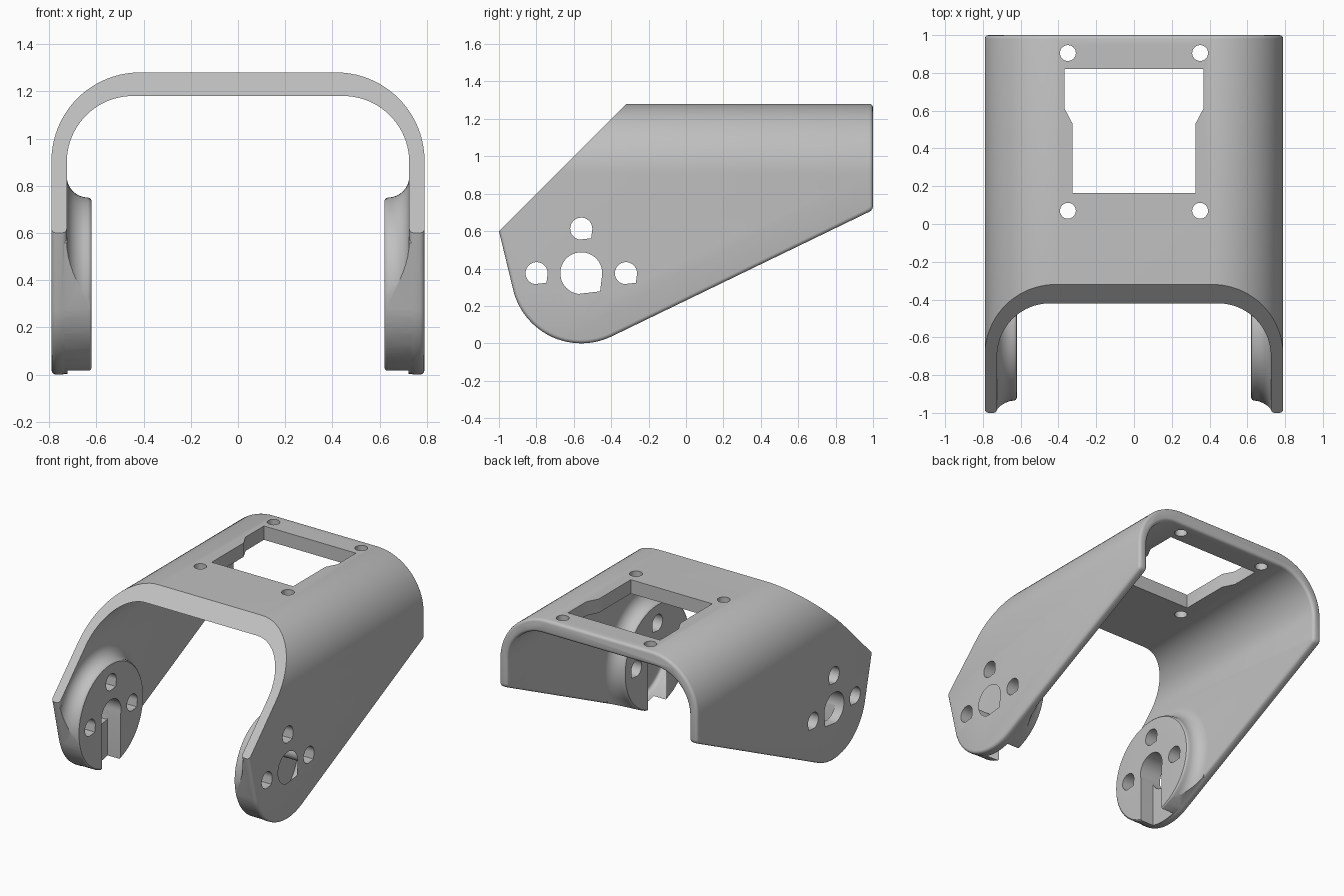
import bpy, bmesh
from math import sin, cos, radians

if "Cube" in bpy.data.objects:
    bpy.data.objects.remove(bpy.data.objects["Cube"], do_unlink=True)

grey = bpy.data.materials.new("plain grey")
grey.use_nodes = True
colour = (0.53, 0.53, 0.53, 1)
grey.diffuse_color = colour
grey.node_tree.nodes["Principled BSDF"].inputs["Base Color"].default_value = colour

HUB_Y, HUB_Z, HUB_R = -0.56, 0.375, 0.375


def arc(cx, cy, r, start, end, steps):
    angles = [radians(start + (end - start) * i / steps) for i in range(steps + 1)]
    return [(cx + r * cos(a), cy + r * sin(a)) for a in angles]


def add_object(name, bm):
    bmesh.ops.recalc_face_normals(bm, faces=bm.faces)
    mesh = bpy.data.meshes.new(name)
    bm.to_mesh(mesh)
    bm.free()
    mesh.materials.append(grey)
    obj = bpy.data.objects.new(name, mesh)
    bpy.context.scene.collection.objects.link(obj)
    return obj


def prism(name, points, axis, low, high):
    """Extrude a flat outline along the named axis."""
    place = {"x": lambda p, d: (d, p[0], p[1]),
             "y": lambda p, d: (p[0], d, p[1]),
             "z": lambda p, d: (p[0], p[1], d)}[axis]
    bm = bmesh.new()
    ends = [[bm.verts.new(place(p, d)) for p in points] for d in (low, high)]
    bm.faces.new(ends[0])
    bm.faces.new(ends[1])
    n = len(points)
    for i in range(n):
        j = (i + 1) % n
        bm.faces.new((ends[0][i], ends[0][j], ends[1][j], ends[1][i]))
    return add_object(name, bm)


def boolean(obj, tool, operation):
    """Apply a boolean and throw the tool away."""
    mod = obj.modifiers.new("boolean", "BOOLEAN")
    mod.operation = operation
    mod.solver = "EXACT"
    mod.object = tool
    graph = bpy.context.evaluated_depsgraph_get()
    graph.update()
    mesh = bpy.data.meshes.new_from_object(obj.evaluated_get(graph))
    obj.modifiers.clear()
    obj.data = mesh
    bpy.data.objects.remove(tool, do_unlink=True)


def side_prism(scale=1.0):
    """Side outline of the bracket, swept across its width."""
    pts = [(-1, 0.6)]
    pts += arc(HUB_Y, HUB_Z, HUB_R, 196, 296, 24)
    pts += arc(0.965, 0.735, 0.035, -64, 0, 5)
    pts += [(1, 1.4), (-0.2, 1.4)]
    pts = [(HUB_Y + (y - HUB_Y) * scale, HUB_Z + (z - HUB_Z) * scale) for y, z in pts]
    return prism("side_outline", pts, "x", -1, 1)


def hub(side):
    """Round boss with a hollow fillet where it meets the wall."""
    profile = [(0.76, 0.465)] + arc(0.635, 0.465, 0.09, 0, -90, 8)
    profile += [(0.627, 0.372), (0.621, 0.365), (0.62, 0.352)]
    bm = bmesh.new()
    steps = 72
    rings = []
    for x, r in profile:
        circle = arc(HUB_Y, HUB_Z, r, 0, 360, steps)[:-1]
        rings.append([bm.verts.new((side * x, y, z)) for y, z in circle])
    for a, b in zip(rings, rings[1:]):
        for i in range(steps):
            j = (i + 1) % steps
            bm.faces.new((a[i], a[j], b[j], b[i]))
    bm.faces.new(rings[0])
    bm.faces.new(rings[-1])
    return add_object("hub", bm)


def teardrop(y, z, r):
    """Round hole with one pointed lower corner."""
    corner = arc(y, z, r * 1.25, -44, -44, 1)[:1]
    return prism("hole", arc(y, z, r, -8, 262, 36) + corner, "x", -1, 1)


# Arched shell: U section trimmed to the side outline
outer = [(0.79, -0.2)] + arc(0.415, 0.905, 0.375, 0, 90, 20)
inner = [(0.725, -0.2)] + arc(0.445, 0.9, 0.28, 0, 90, 20)
section = outer + [(-x, z) for x, z in reversed(outer)]
section += [(-x, z) for x, z in inner] + inner[::-1]
bracket = prism("bracket", section, "y", -1.2, 1.2)
boolean(bracket, side_prism(), "INTERSECT")

# Rounded rim along the back and the lower edges
bm = bmesh.new()
bm.from_mesh(bracket.data)
bmesh.ops.remove_doubles(bm, verts=bm.verts, dist=0.0001)
bm.normal_update()


def is_rim(face):
    n = face.normal
    low = n.z < -0.2 and face.calc_center_median().z < 1
    return abs(n.x) < 0.01 and (n.y > 0.3 or low)


rim_edges = []
for edge in bm.edges:
    if len(edge.link_faces) == 2:
        rims = [is_rim(f) for f in edge.link_faces]
        cut = any(f.normal.y < -0.5 and f.normal.z > 0.5 for f in edge.link_faces)
        if rims[0] != rims[1] and not cut:
            rim_edges.append(edge)
bmesh.ops.bevel(bm, geom=rim_edges, offset=0.02, segments=3, profile=0.5,
                affect="EDGES", clamp_overlap=False)
bm.to_mesh(bracket.data)
bm.free()

# Hubs on the inner walls
for side in (-1, 1):
    boss = hub(side)
    boolean(boss, side_prism(0.993), "INTERSECT")
    boolean(bracket, boss, "UNION")

# Slot running down from each hub centre, only as deep as the wall
slot = arc(HUB_Y, HUB_Z, 0.105, 0, 180, 24)
slot += [(HUB_Y - 0.105, -0.2), (HUB_Y + 0.105, -0.2)]
boolean(bracket, prism("slot", slot, "x", -0.722, 0.722), "DIFFERENCE")

# Axle hole and three screw holes through both sides
for dy, dz, r in ((0, 0, 0.112), (0, 0.238, 0.059), (-0.239, 0, 0.059), (0.239, 0, 0.059)):
    boolean(bracket, teardrop(HUB_Y + dy, HUB_Z + dz, r), "DIFFERENCE")

# Stepped window and four screw holes in the top
half = [(0.325, 0.165), (0.325, 0.53), (0.367, 0.61), (0.367, 0.82)]
window = half + [(-x, y) for x, y in reversed(half)]
boolean(bracket, prism("window", window, "z", 1, 1.5), "DIFFERENCE")
for x in (-0.35, 0.35):
    for y in (0.07, 0.905):
        circle = arc(x, y, 0.042, 0, 360, 32)[:-1]
        boolean(bracket, prism("screw_hole", circle, "z", 1, 1.5), "DIFFERENCE")

# One colour, smooth curves with crisp edges
bracket.data.materials.clear()
bracket.data.materials.append(grey)
for face in bracket.data.polygons:
    face.material_index = 0
bpy.ops.object.select_all(action="DESELECT")
bracket.select_set(True)
bpy.context.view_layer.objects.active = bracket
bpy.ops.object.shade_smooth_by_angle(angle=radians(32))
